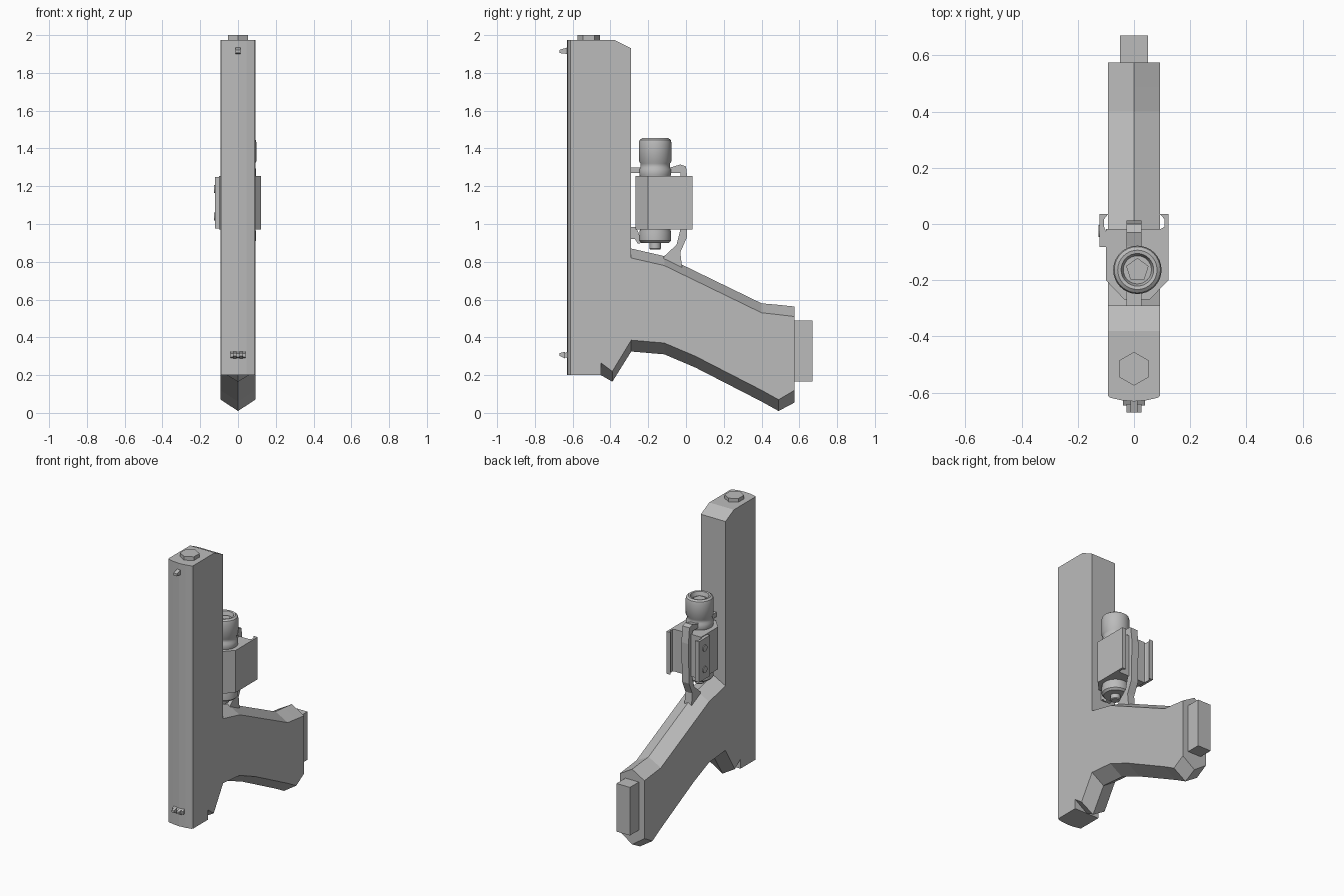
import bpy, bmesh, math
from mathutils import Vector

cube = bpy.data.objects.get("Cube")
if cube:
    bpy.data.objects.remove(cube, do_unlink=True)

grey = bpy.data.materials.new("plain_grey")
grey.use_nodes = True
grey.diffuse_color = (0.5, 0.5, 0.5, 1)
grey.node_tree.nodes["Principled BSDF"].inputs["Base Color"].default_value = (0.5, 0.5, 0.5, 1)


def finish(name, bm, smooth=False):
    bmesh.ops.recalc_face_normals(bm, faces=bm.faces[:])
    mesh = bpy.data.meshes.new(name)
    bm.to_mesh(mesh)
    bm.free()
    mesh.materials.append(grey)
    ob = bpy.data.objects.new(name, mesh)
    bpy.context.collection.objects.link(ob)
    if smooth:
        bpy.ops.object.select_all(action="DESELECT")
        ob.select_set(True)
        bpy.context.view_layer.objects.active = ob
        bpy.ops.object.shade_smooth_by_angle(angle=math.radians(35))
    return ob


def prism(name, profile, low, high, axis="z"):
    """Extrude a closed profile along x (y, z points) or z (x, y points)."""
    bm = bmesh.new()
    place = (lambda p: (low, *p)) if axis == "x" else (lambda p: (*p, low))
    face = bm.faces.new([bm.verts.new(place(p)) for p in profile])
    out = bmesh.ops.extrude_face_region(bm, geom=[face])
    shift = Vector((high - low, 0, 0) if axis == "x" else (0, 0, high - low))
    bmesh.ops.translate(bm, vec=shift,
                        verts=[v for v in out["geom"] if isinstance(v, bmesh.types.BMVert)])
    return finish(name, bm)


def ring(sides, radius, x=0, y=0, turn=0.0):
    return [(x + radius * math.cos(turn + math.tau * i / sides),
             y + radius * math.sin(turn + math.tau * i / sides)) for i in range(sides)]


def lathe(name, profile, x, y, sides=32):
    bm = bmesh.new()
    verts = [bm.verts.new((x + r, y, z)) for r, z in profile]
    edges = [bm.edges.new(pair) for pair in zip(verts, verts[1:])]
    bmesh.ops.spin(bm, geom=verts + edges, cent=(x, y, 0), axis=(0, 0, 1),
                   angle=math.tau, steps=sides)
    bmesh.ops.remove_doubles(bm, verts=bm.verts[:], dist=0.0005)
    return finish(name, bm, True)


HALF = 0.092

# Slide body with its angled nose
prism("slide", [(-.612, .2), (-.45, .2), (-.45, .8), (-.29, .82),
                (-.29, 1.93), (-.38, 1.975), (-.612, 1.975)], -HALF, HALF, "x")

# Gently crowned sighting face of the slide
prism("slide_crown", [(-HALF, -.611), (-.085, -.618), (-.045, -.627), (0, -.631),
                      (.045, -.627), (.085, -.618), (HALF, -.611)], .2, 1.975)

# Frame and grip: six-sided sections along y with ridged upper and lower faces
# (y, low side, low ridge, high side, high ridge)
stations = [(-.45, .265, .2, .8, .8), (-.39, .22, .165, .81, .81),
            (-.29, .385, .325, .82, .87), (-.115, .37, .31, .78, .83),
            (.05, .3, .24, .70, .75), (.40, .12, .06, .53, .58),
            (.49, .07, .01, .52, .572), (.575, .12, .055, .51, .563)]
bm = bmesh.new()
sections = [[bm.verts.new(c) for c in
             ((-HALF, y, a), (0, y, b), (HALF, y, a), (HALF, y, c), (0, y, d), (-HALF, y, c))]
            for y, a, b, c, d in stations]
for s, t in zip(sections, sections[1:]):
    for i in range(6):
        j = (i + 1) % 6
        bm.faces.new((s[i], s[j], t[j], t[i]))
bm.faces.new(sections[0])
bm.faces.new(sections[-1])
finish("grip_frame", bm)

# Base plate at the end of the grip
prism("grip_base_plate", [(-.05, .57), (.05, .57), (.05, .67), (-.05, .67)], .165, .49)

# Hexagonal end cap
prism("end_cap", ring(6, .06, 0, -.515, math.pi / 2), 1.97, 2.0)

# Sights
prism("front_sight", [(-.625, 1.90), (-.67, 1.905), (-.67, 1.922), (-.625, 1.935)],
      -.012, .012, "x")
prism("rear_sight_base", [(-.625, .29), (-.645, .295), (-.645, .315), (-.625, .325)],
      -.04, .04, "x")
for side, x in (("right", -.018), ("left", .018)):
    prism("rear_sight_post_" + side,
          [(-.64, .287), (-.67, .302), (-.67, .316), (-.64, .324)], x - .009, x + .009, "x")

# Trigger guard and trigger
prism("trigger_guard", [(-.295, 1.30), (-.08, 1.30), (-.03, 1.315), (0, 1.305), (.012, 1.2),
                        (.005, .93), (-.03, .85), (-.02, .76), (-.13, .79), (-.115, .83),
                        (-.05, .89), (-.03, .97), (-.03, 1.27), (-.295, 1.27)],
      -.026, .026, "x")
prism("trigger", [(-.3, .985), (-.265, .985), (-.25, .95), (-.235, .9),
                  (-.255, .895), (-.27, .92), (-.3, .92)], -.02, .02, "x")

# Lamp housing with its clamp jaw
prism("lamp_housing", [(-.1, -.018), (.095, -.018), (.108, -.01), (.108, .018), (.092, .035),
                       (.122, .035), (.122, -.2), (.057, -.268), (-.035, -.268),
                       (-.1, -.2)], .97, 1.255)
prism("clamp_jaw", [(-.122, .035), (-.092, .035), (-.106, .018), (-.106, -.01),
                    (-.08, -.082), (-.122, -.082)], .975, 1.25)
for i, z in enumerate((1.04, 1.185)):
    prism("clamp_screw_%d" % (i + 1), ring(16, .022, -.025, z), -.127, -.115, "x")

# Lamp barrel with recessed lens and tail switch
lathe("lamp_barrel", [(0, .865), (.026, .865), (.03, .87), (.03, .9), (.072, .9), (.084, .912),
                      (.084, .955), (.08, .975), (.08, 1.25), (.084, 1.26), (.084, 1.29),
                      (.078, 1.3), (.078, 1.32), (.086, 1.332), (.086, 1.43), (.082, 1.445),
                      (.07, 1.454), (.058, 1.452), (.053, 1.435), (.05, 1.425), (0, 1.425)],
      .012, -.163)
prism("lamp_lens", ring(5, .042, .012, -.163, math.pi / 2), 1.42, 1.432)
